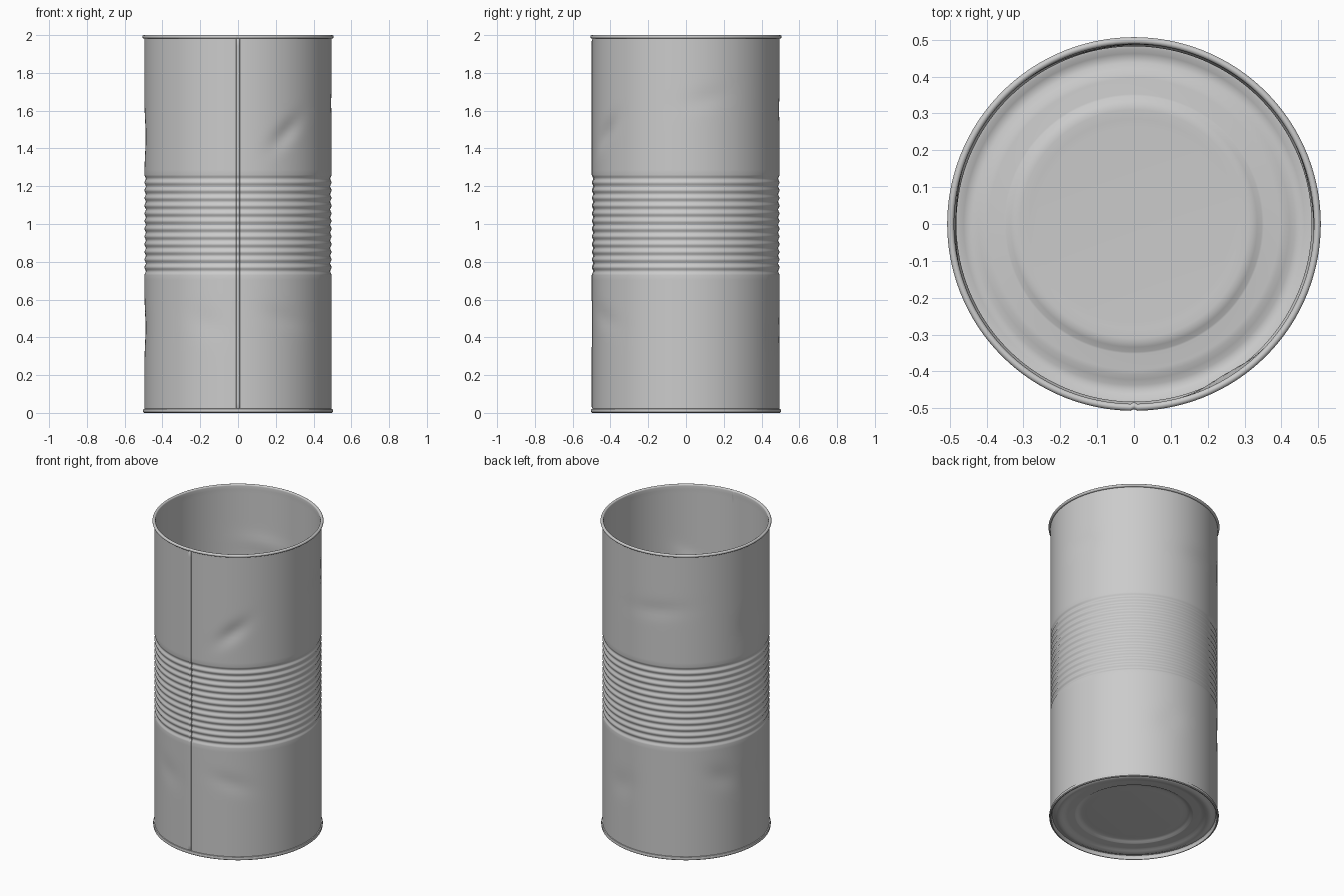
import bpy, bmesh
from math import sin, cos, pi, exp, radians

if "Cube" in bpy.data.objects:
    bpy.data.objects.remove(bpy.data.objects["Cube"])

R, T = 0.495, 0.006          # wall radius and sheet thickness
B0, B1, BEADS = 0.73, 1.26, 13


def wall_radius(z):
    # plain wall with a band of rolled beads round the middle
    if B0 < z < B1:
        return R - 0.0035 * (1 - cos(2 * pi * BEADS * (z - B0) / (B1 - B0)))
    return R


# dents: angle in degrees, height, half width, half height, tilt, depth
DENTS = [
    (-59, 1.48, 0.11, 0.045, 0.7, 0.013), (-60, 0.50, 0.12, 0.05, -0.3, 0.005),
    (-110, 0.48, 0.10, 0.07, -0.4, 0.004), (178, 1.46, 0.10, 0.10, 0.0, 0.007),
    (182, 0.45, 0.10, 0.10, 0.3, 0.006), (105, 1.62, 0.16, 0.05, 0.1, 0.005),
    (150, 0.52, 0.10, 0.06, -0.5, 0.006), (75, 0.42, 0.10, 0.07, 0.4, 0.004),
    (12, 1.66, 0.12, 0.05, 0.2, 0.004),
]


def dent(a, z):
    d = 0
    for ang, zc, w, h, tilt, depth in DENTS:
        u = ((a - radians(ang) + pi) % (2 * pi) - pi) * R
        v = z - zc
        p = u * cos(tilt) + v * sin(tilt)
        q = v * cos(tilt) - u * sin(tilt)
        d += depth * exp(-(p / w) ** 2 - (q / h) ** 2)
    return d


def lathe(name, profile, angles, offset=None, closed=True):
    bm = bmesh.new()
    rings = []
    for i, (r, z) in enumerate(profile):
        if r == 0:
            rings.append([bm.verts.new((0, 0, z))] * len(angles))
            continue
        ring = []
        for a in angles:
            rr = r + (offset(i, a, z) if offset else 0)
            ring.append(bm.verts.new((rr * cos(a), rr * sin(a), z)))
        rings.append(ring)
    n, m = len(angles), len(rings)
    for i in range(m if closed else m - 1):
        a, b = rings[i], rings[(i + 1) % m]
        for j in range(n):
            k = (j + 1) % n
            vs = list(dict.fromkeys((a[j], a[k], b[k], b[j])))
            if len(vs) > 2:
                bm.faces.new(vs)
    bmesh.ops.recalc_face_normals(bm, faces=bm.faces)
    me = bpy.data.meshes.new(name)
    bm.to_mesh(me)
    bm.free()
    ob = bpy.data.objects.new(name, me)
    bpy.context.collection.objects.link(ob)
    bpy.context.view_layer.objects.active = ob
    ob.select_set(True)
    bpy.ops.object.shade_smooth_by_angle(angle=radians(35))
    ob.select_set(False)
    return ob


# Heights along the wall, finer through the beads
zs = [0.03 + (B0 - 0.03) * i / 26 for i in range(26)]
zs += [B0 + (B1 - B0) * i / (BEADS * 8) for i in range(BEADS * 8)]
zs += [B1 + (1.97 - B1) * i / 26 for i in range(27)]

# Can wall: bottom lip, outside, rolled top rim, inside
outer = [(0.497, 0.0), (0.502, 0.004), (0.503, 0.015), (0.501, 0.021), (R, 0.022)]
outer += [(wall_radius(z), z) for z in zs]
rim = [(R, 1.981)] + [(0.4975 + 0.0095 * cos(t), 1.9905 + 0.0095 * sin(t))
                     for t in [radians(-75 + 255 * i / 12) for i in range(13)]]
inner = [(wall_radius(z) - T, z) for z in reversed(zs)] + [(R - T, 0.006), (0.492, 0.0)]

# Extra columns give the side seam crisp edges at the front
S = 192
seam_angles = [-pi / 2 + d for d in (-0.022, -0.018, -0.004, 0.004, 0.018, 0.022)]
angles = sorted([2 * pi * i / S - pi / 2 for i in range(2, S - 1)] + seam_angles)


def wall_offset(i, a, z):
    fade = min(1, max(0, (z - 0.03) / 0.15), max(0, (1.97 - z) / 0.15))
    off = -dent(a, z) * fade
    s = abs((a + pi / 2 + pi) % (2 * pi) - pi)
    if i < len(outer) and z > 0.022 and s < 0.02:
        off += 0.004
    if i >= len(outer) and z > 1.97 and s < 0.005:
        off -= 0.004
    return off


lathe("can_wall", outer + rim + inner, angles, wall_offset)

# Pressed can base with stepped concentric rings
top = [(0.491, 0.020), (0.485, 0.030), (0.475, 0.029), (0.462, 0.022), (0.45, 0.018),
       (0.437, 0.019), (0.422, 0.024), (0.408, 0.029), (0.395, 0.031), (0.352, 0.031),
       (0.347, 0.032), (0.334, 0.040), (0.322, 0.044), (0.31, 0.045), (0.285, 0.043),
       (0.265, 0.042), (0.0, 0.042)]
under = [(r, z - T) for r, z in reversed(top)]
lathe("can_base", top + under, [2 * pi * i / S for i in range(S)])
